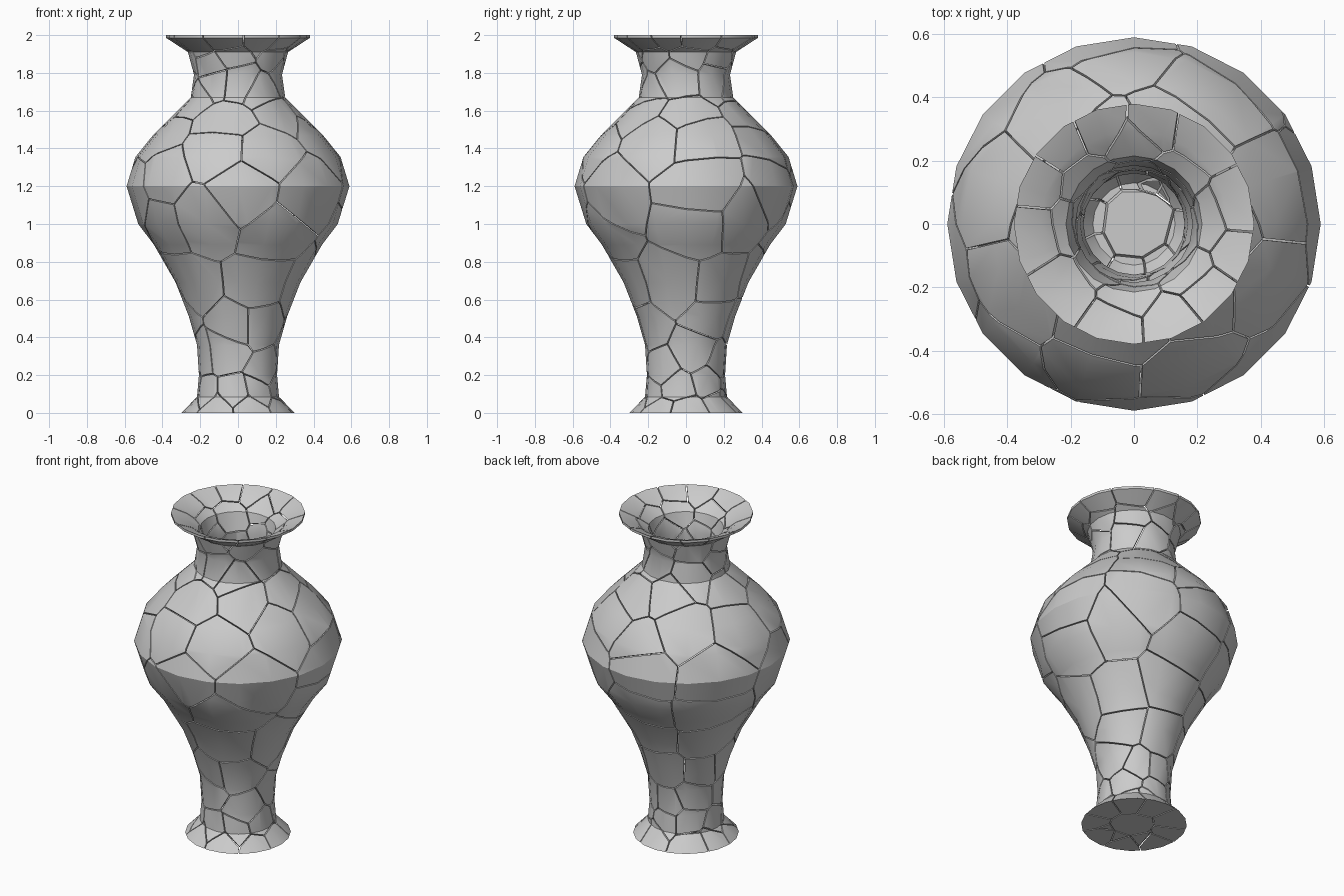
import bpy, bmesh, math, random
from mathutils import Vector

if "Cube" in bpy.data.objects:
    bpy.data.objects.remove(bpy.data.objects["Cube"])

random.seed(11)
SIDES = 20
GAP = 0.003          # half width of a crack

# radius, height: up the outside, over the rim, down the inside
OUTER = [(.30, 0), (.217, .085), (.207, .2), (.217, .36), (.26, .51), (.33, .69),
         (.445, .89), (.528, 1.0), (.59, 1.2), (.543, 1.355), (.45, 1.47),
         (.25, 1.67), (.233, 1.79), (.265, 1.91), (.38, 1.985), (.38, 2.0)]
INNER = [(.295, 1.965), (.215, 1.905), (.185, 1.79), (.205, 1.65), (.41, 1.44),
         (.50, 1.335), (.54, 1.2), (.485, 1.02), (.405, .915), (.285, .71),
         (.215, .525), (.17, .36), (.16, .2), (.16, .1), (.13, .06)]


def lathe(profile):
    bm = bmesh.new()
    rings = []
    for r, z in profile:
        rings.append([bm.verts.new((r * math.cos(2 * math.pi * i / SIDES),
                                    r * math.sin(2 * math.pi * i / SIDES), z))
                      for i in range(SIDES)])
    for a, b in zip(rings, rings[1:]):
        for i in range(SIDES):
            j = (i + 1) % SIDES
            bm.faces.new((a[i], a[j], b[j], b[i]))
    bm.faces.new(rings[0][::-1])
    bm.faces.new(rings[-1])
    bmesh.ops.recalc_face_normals(bm, faces=bm.faces)
    return bm


def outer_radius(z):
    for (r0, z0), (r1, z1) in zip(OUTER, OUTER[1:]):
        if z0 <= z <= z1:
            return r0 + (r1 - r0) * (z - z0) / (z1 - z0)
    return OUTER[-1][0]


# Shard centres scattered in bands: dense at foot and neck, sparse on the belly
BANDS = [(.03, 9), (.13, 8), (.28, 7), (.48, 6), (.72, 6), (.97, 7), (1.2, 8),
         (1.42, 9), (1.6, 7), (1.75, 8), (1.88, 8), (1.965, 12)]
seeds = [Vector((.01, -.01, .03))]
for z, n in BANDS:
    phase = random.random() * 6.28
    jz = .02 if z < .1 or z > 1.9 else .06
    for i in range(n):
        a = phase + (i + random.uniform(-.32, .32)) * 2 * math.pi / n
        zz = z + random.uniform(-jz, jz)
        r = outer_radius(zz) - .025
        seeds.append(Vector((r * math.cos(a), r * math.sin(a), zz)))

# Cut the vase into closed shards, one per centre
vase = lathe(OUTER + INNER)
for k, s in enumerate(seeds):
    bm = vase.copy()
    for o in sorted(seeds, key=lambda p: (p - s).length)[1:]:
        d = o - s
        if not bm.verts or d.length / 2 > max((v.co - s).length for v in bm.verts):
            break
        n = d.normalized()
        res = bmesh.ops.bisect_plane(
            bm, geom=bm.verts[:] + bm.edges[:] + bm.faces[:], dist=1e-6,
            plane_co=(s + o) / 2 - n * GAP, plane_no=n, clear_outer=True)
        cut = [e for e in res["geom_cut"]
               if isinstance(e, bmesh.types.BMEdge) and e.is_boundary]
        if cut:
            bmesh.ops.triangle_fill(bm, edges=cut, use_beauty=True, normal=n)
    if bm.faces:
        bmesh.ops.recalc_face_normals(bm, faces=bm.faces)
        me = bpy.data.meshes.new("vase_shard")
        bm.to_mesh(me)
        ob = bpy.data.objects.new("vase_shard_%03d" % k, me)
        bpy.context.collection.objects.link(ob)
        ob.select_set(True)
        bpy.context.view_layer.objects.active = ob
    bm.free()
vase.free()
bpy.ops.object.shade_smooth_by_angle(angle=math.radians(30))
